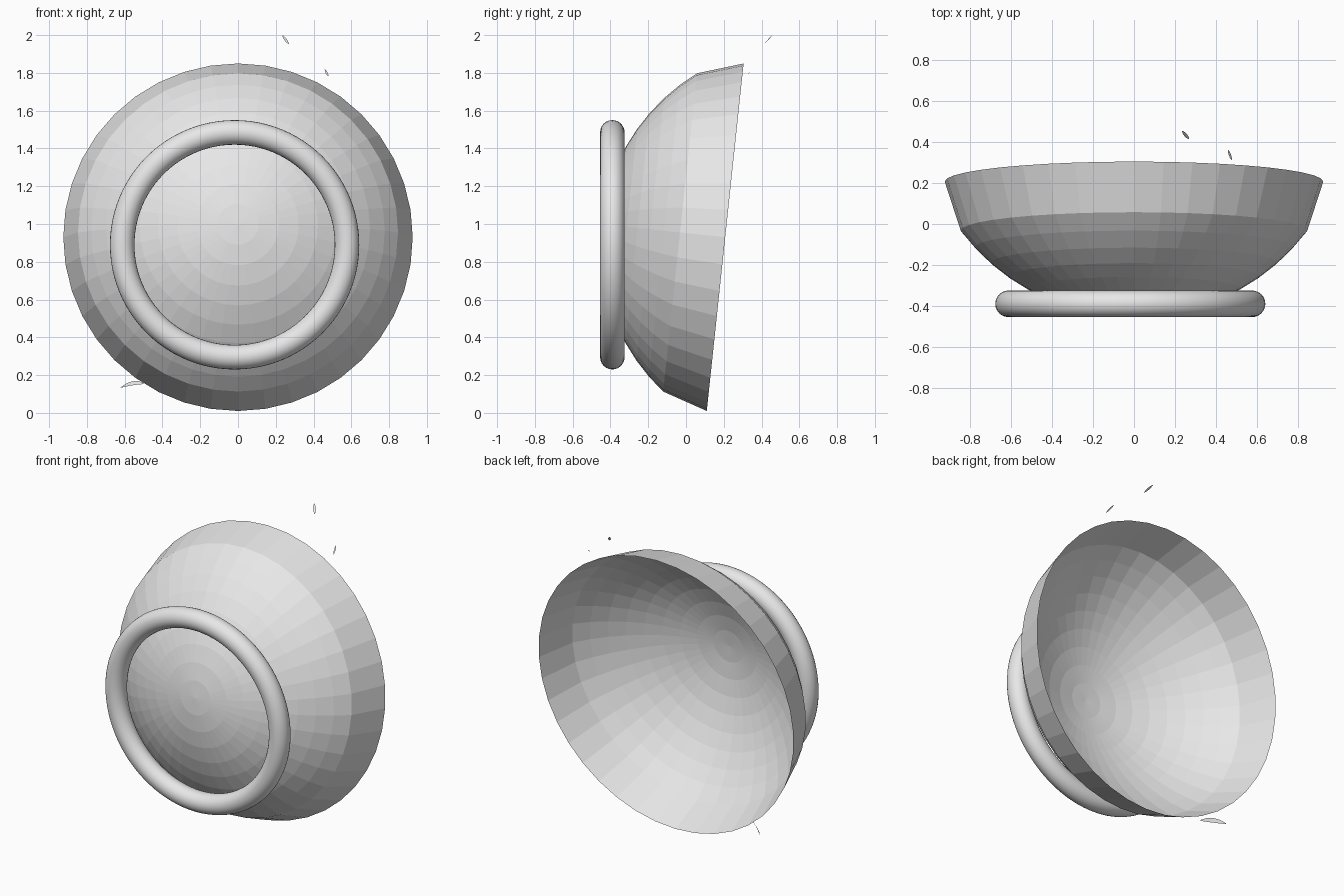
import bpy, bmesh, math
from mathutils import Vector, Matrix

cube = bpy.data.objects.get("Cube")
if cube:
    bpy.data.objects.remove(cube, do_unlink=True)

grey = bpy.data.materials.new("light grey")
grey.use_nodes = True
colour = (0.8, 0.8, 0.8, 1)
grey.diffuse_color = colour
grey.node_tree.nodes["Principled BSDF"].inputs["Base Color"].default_value = colour


def add_object(name, bm):
    mesh = bpy.data.meshes.new(name)
    bm.to_mesh(mesh)
    bm.free()
    mesh.materials.append(grey)
    obj = bpy.data.objects.new(name, mesh)
    bpy.context.collection.objects.link(obj)
    return obj


# Bowl: open, flat-faced spherical cap with a straighter rim band
SEGMENTS, RINGS = 40, 9
RADIUS, DEPTH, CAP_ANGLE = 1.065, 0.405, math.radians(52.7)
profile = [(RADIUS * math.sin(CAP_ANGLE * i / RINGS),
            RADIUS * math.cos(CAP_ANGLE * i / RINGS) - DEPTH)
           for i in range(RINGS + 1)]
profile.append((0.925, 0))

bm = bmesh.new()
verts = [bm.verts.new((r, 0, h)) for r, h in profile]
edges = [bm.edges.new(pair) for pair in zip(verts, verts[1:])]
bmesh.ops.spin(bm, geom=verts + edges, cent=(0, 0, 0), axis=(0, 0, 1),
               angle=math.tau, steps=SEGMENTS, use_duplicate=False)
bmesh.ops.remove_doubles(bm, verts=bm.verts, dist=0.0005)
bmesh.ops.recalc_face_normals(bm, faces=bm.faces)
# Outward normals: the pole faces must point along the bowl axis
bm.faces.ensure_lookup_table()
top_face = max(bm.faces, key=lambda f: f.calc_center_median().z)
if top_face.normal.z < 0:
    bmesh.ops.reverse_faces(bm, faces=bm.faces)
tilt = math.radians(90 - 6.05)
bm.transform(Matrix.Translation((0, 0.2075, 0.93)) @ Matrix.Rotation(tilt, 4, "X"))
add_object("bowl", bm)

# Foot ring: smooth torus around the bottom of the bowl
bpy.ops.mesh.primitive_torus_add(
    major_radius=0.595, minor_radius=0.065, major_segments=96, minor_segments=24,
    location=(-0.018, -0.39, 0.89), rotation=(math.pi / 2, 0, 0))
ring = bpy.context.object
ring.name = "foot_ring"
ring.data.materials.append(grey)
bpy.ops.object.shade_smooth()


# Loose slivers: slim bent strips that taper at both ends
def add_sliver(name, start, end, bend, width):
    start, end, bend, width = map(Vector, (start, end, bend, width))
    bm = bmesh.new()
    rows = []
    for i in range(5):
        t = i / 4
        swell = 4 * t * (1 - t)
        mid = start.lerp(end, t) + bend * swell
        half = width * (0.2 + 0.8 * swell) / 2
        rows.append((bm.verts.new(mid - half), bm.verts.new(mid + half)))
    for (a, b), (c, d) in zip(rows, rows[1:]):
        bm.faces.new((a, b, d, c))
    add_object(name, bm)


add_sliver("upper_sliver", (0.236, 0.455, 1.998), (0.268, 0.415, 1.953),
           (0, 0, 0), (0.014, 0.008, 0.004))
add_sliver("side_sliver", (0.46, 0.362, 1.818), (0.478, 0.312, 1.783),
           (0, 0, 0), (0.01, 0.005, 0.004))
add_sliver("lower_sliver", (-0.5, 0.02, 0.155), (-0.62, 0.115, 0.135),
           (0, 0, 0.012), (0.01, 0.01, 0.024))
